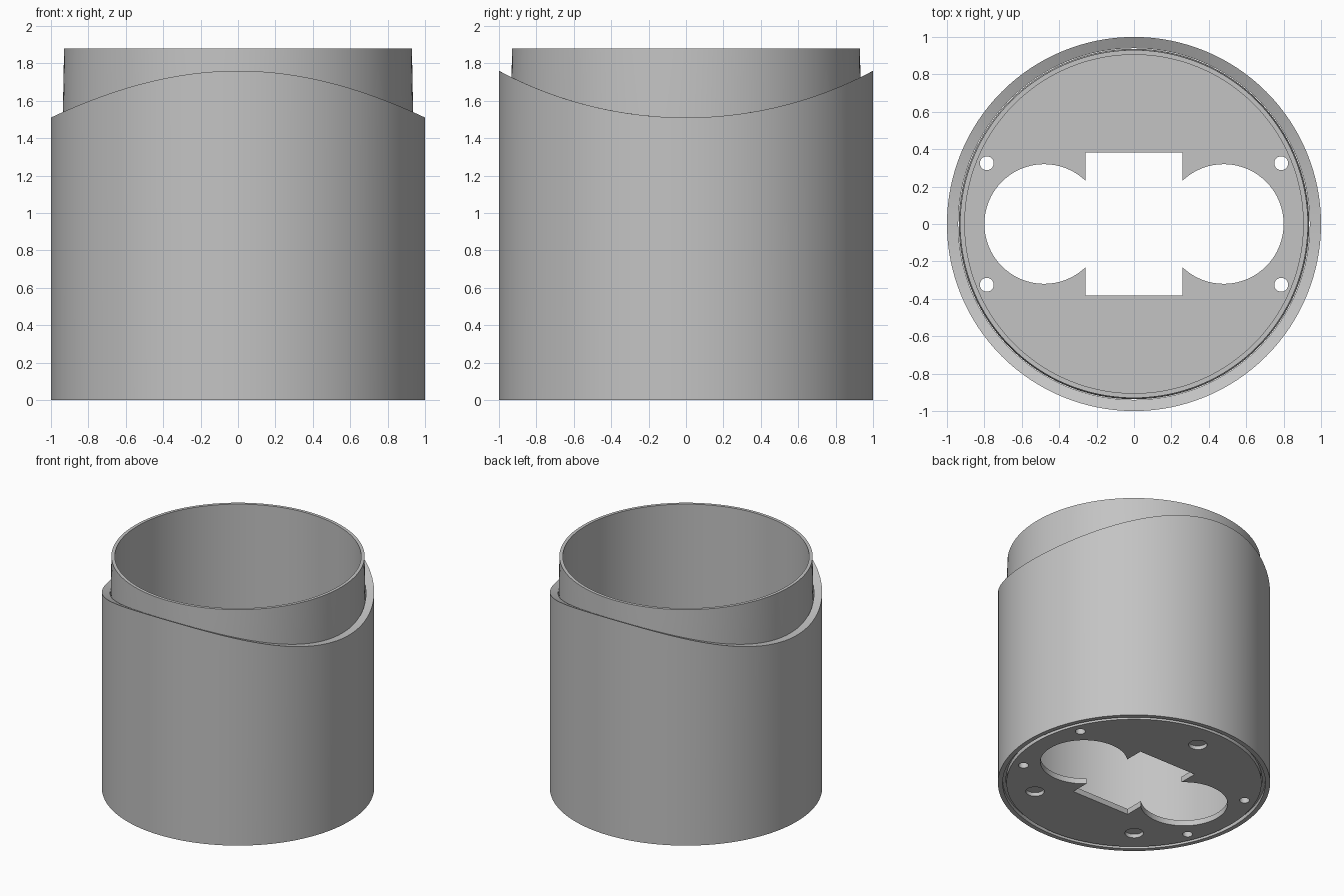
import bpy, bmesh, math

SEGMENTS = 128

cube = bpy.data.objects.get("Cube")
if cube:
    bpy.data.objects.remove(cube, do_unlink=True)

grey = bpy.data.materials.new("plain grey")
grey.use_nodes = True
grey.diffuse_color = (0.55, 0.55, 0.55, 1)
grey.node_tree.nodes["Principled BSDF"].inputs["Base Color"].default_value = grey.diffuse_color


def finish(ob):
    ob.data.materials.clear()
    ob.data.materials.append(grey)
    bpy.ops.object.select_all(action='DESELECT')
    ob.select_set(True)
    bpy.context.view_layer.objects.active = ob
    bpy.ops.object.shade_smooth_by_angle(angle=math.radians(30))


def lathe(name, profile):
    """Closed ring; each profile point is (radius, height or height function of y)."""
    bm = bmesh.new()
    loops = []
    for r, z in profile:
        loop = []
        for i in range(SEGMENTS):
            a = 2 * math.pi * i / SEGMENTS
            x, y = r * math.cos(a), r * math.sin(a)
            loop.append(bm.verts.new((x, y, z(y) if callable(z) else z)))
        loops.append(loop)
    for k, low in enumerate(loops):
        high = loops[(k + 1) % len(loops)]
        for i in range(SEGMENTS):
            j = (i + 1) % SEGMENTS
            bm.faces.new((low[i], low[j], high[j], high[i]))
    bmesh.ops.recalc_face_normals(bm, faces=bm.faces)
    mesh = bpy.data.meshes.new(name)
    bm.to_mesh(mesh)
    bm.free()
    ob = bpy.data.objects.new(name, mesh)
    bpy.context.collection.objects.link(ob)
    finish(ob)


def circle(cx, cy, r, n=32):
    return [(cx + r * math.cos(2 * math.pi * i / n), cy + r * math.sin(2 * math.pi * i / n))
            for i in range(n)]


def plate(name, outlines, bottom, top):
    """Flat plate: the first outline is the rim, the others are openings."""
    curve = bpy.data.curves.new(name, 'CURVE')
    curve.dimensions = '2D'
    curve.fill_mode = 'BOTH'
    curve.extrude = (top - bottom) / 2
    for points in outlines:
        spline = curve.splines.new('POLY')
        spline.points.add(len(points) - 1)
        for p, (x, y) in zip(spline.points, points):
            p.co = (x, y, 0, 1)
        spline.use_cyclic_u = True
    ob = bpy.data.objects.new(name, curve)
    ob.location.z = (top + bottom) / 2
    bpy.context.collection.objects.link(ob)
    bpy.ops.object.select_all(action='DESELECT')
    ob.select_set(True)
    bpy.context.view_layer.objects.active = ob
    bpy.ops.object.convert(target='MESH')
    finish(bpy.context.view_layer.objects.active)


# Outer sleeve, its top scooped by a large cylinder lying along x
SCOOP = 2.125


def scooped(y):
    return 1.51 + SCOOP - math.sqrt(SCOOP ** 2 - y ** 2)


lathe("outer_sleeve", [(0.965, 0), (1, 0), (1, scooped), (0.94, scooped), (0.94, 0.03), (0.965, 0.03)])

# Inner tube with a slight taper
lathe("inner_tube", [(0.937, 0), (0.937, 1.5), (0.93, 1.88), (0.905, 1.88), (0.905, 0)])

# Slot outline: a rectangle joined to a round lobe on each side
LOBE_X, LOBE_R, HALF_W, HALF_D = 0.48, 0.32, 0.26, 0.383
limit = math.acos((HALF_W - LOBE_X) / LOBE_R)
arc = [-limit + 2 * limit * i / 48 for i in range(49)]
right = [(LOBE_X + LOBE_R * math.cos(a), LOBE_R * math.sin(a)) for a in arc]
half = [(HALF_W, -HALF_D)] + right + [(HALF_W, HALF_D)]
slot = half + [(-x, -y) for x, y in half]

# Floor: through openings, plus three shallow sockets on the underside
rim = circle(0, 0, 0.91, SEGMENTS)
screws = [circle(sx * 0.787, sy * 0.325, 0.037) for sx in (-1, 1) for sy in (-1, 1)]
sockets = [circle(0, 0.73, 0.068), circle(0.475, -0.565, 0.068), circle(-0.475, -0.565, 0.068)]
plate("floor_underside", [rim, slot] + screws + sockets, 0, 0.03)
plate("floor_top", [rim, slot] + screws, 0.03, 0.045)
